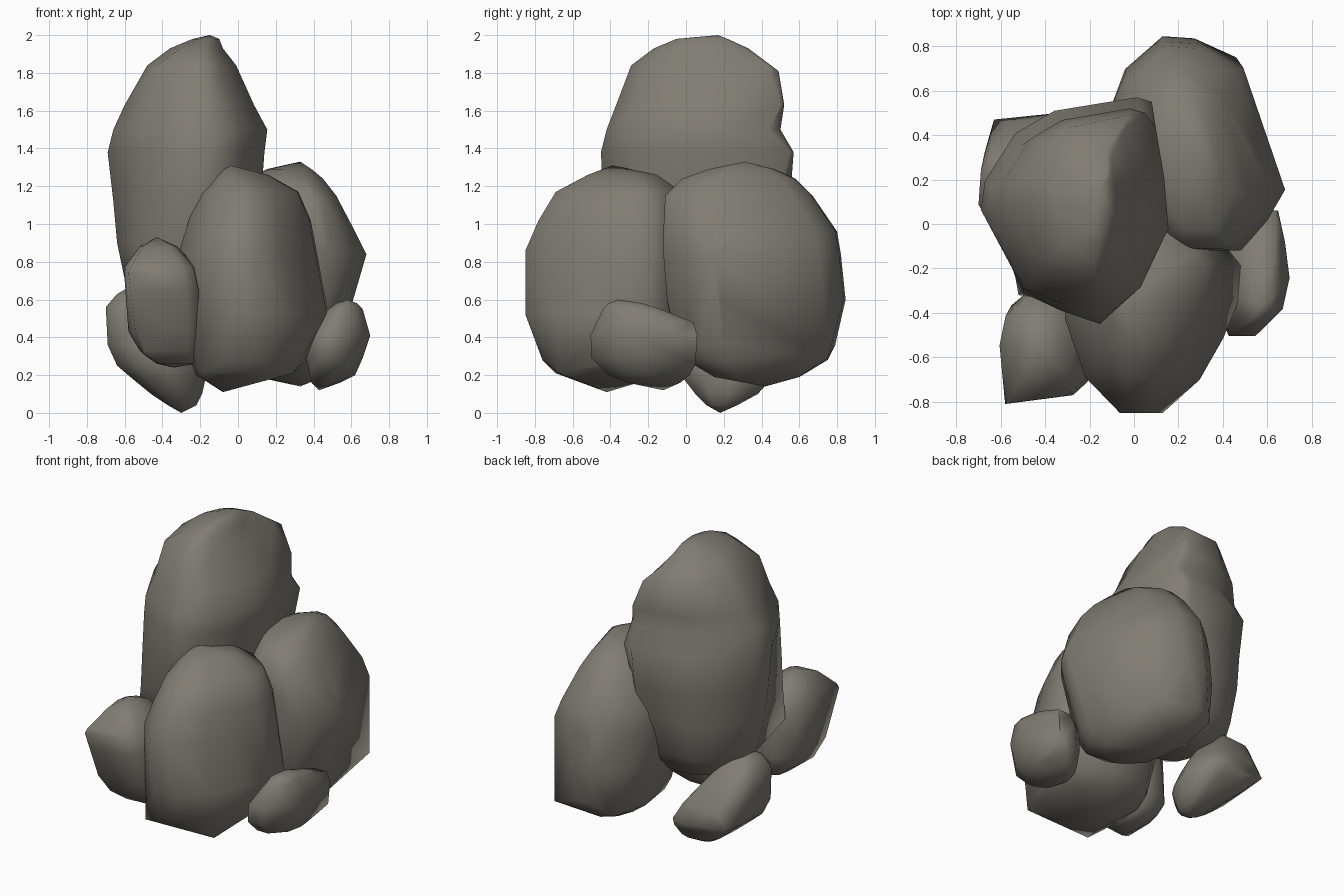
import bpy, bmesh, math
from mathutils import Vector

stone = bpy.data.materials.new("warm grey stone")
stone.diffuse_color = (0.22, 0.205, 0.175, 1)


def boulder(name, outline, rings, corners=(), hull=True):
    """Loft a plan outline through rings of (z, x min, x max, y min, y max);
    the first and last rings are drawn together to a pole.
    Corners are extra chiselled points: a hull is wrapped round them,
    or without a hull each pulls the nearest vertex out."""
    xs, ys = [p[0] for p in outline], [p[1] for p in outline]
    unit = [((x - min(xs)) / (max(xs) - min(xs)),
             (y - min(ys)) / (max(ys) - min(ys))) for x, y in outline]
    bm = bmesh.new()
    loops = []
    for z, x0, x1, y0, y1 in rings:
        if x0 == x1:
            loops.append([bm.verts.new((x0, y0, z))])
        else:
            loops.append([bm.verts.new((x0 + u * (x1 - x0), y0 + v * (y1 - y0), z))
                          for u, v in unit])
    if hull:
        for c in corners:
            bm.verts.new(c)
        bmesh.ops.convex_hull(bm, input=bm.verts)
        bmesh.ops.delete(bm, geom=[v for v in bm.verts if not v.link_faces], context='VERTS')
    else:
        n = len(unit)
        for a, b in zip(loops, loops[1:]):
            for i in range(n):
                j = (i + 1) % n
                if len(a) == 1:
                    bm.faces.new((a[0], b[j], b[i]))
                elif len(b) == 1:
                    bm.faces.new((a[i], a[j], b[0]))
                else:
                    bm.faces.new((a[i], a[j], b[j], b[i]))
        for c in corners:
            target = Vector(c)
            min(bm.verts, key=lambda v: (v.co - target).length).co = target
    bmesh.ops.recalc_face_normals(bm, faces=bm.faces)
    mesh = bpy.data.meshes.new(name)
    bm.to_mesh(mesh)
    bm.free()
    mesh.materials.append(stone)
    ob = bpy.data.objects.new(name, mesh)
    bpy.context.collection.objects.link(ob)
    bpy.ops.object.select_all(action='DESELECT')
    ob.select_set(True)
    bpy.context.view_layer.objects.active = ob
    bpy.ops.object.shade_smooth_by_angle(angle=math.radians(68))


# Tall boulder at the back left, with a notch in its back
boulder("tall_boulder",
        [(-.51, -.30), (-.32, -.38), (-.14, -.44), (.03, -.29), (.16, 0), (.14, .25), (.10, .50),
         (.03, .57), (-.35, .51), (-.53, .41), (-.67, .20), (-.69, .07)],
        [(.46, -.28, -.28, .18, .18), (.52, -.45, -.10, -.10, .38), (.66, -.59, 0, -.30, .47),
         (.90, -.64, .08, -.40, .53), (1.12, -.66, .12, -.44, .55), (1.38, -.69, .14, -.45, .57),
         (1.50, -.66, .155, -.42, .50), (1.63, -.60, .085, -.37, .52), (1.84, -.48, -.01, -.29, .48),
         (1.93, -.36, -.08, -.17, .33), (1.98, -.24, -.10, -.05, .22), (2.0, -.15, -.15, .17, .17)],
        [(-.50, -.32, .60), (-.52, -.32, .70), (-.51, -.31, .90), (-.50, -.31, 1.12),
         (-.50, -.29, 1.38), (-.43, -.17, 1.84), (-.02, .49, 1.81), (.05, .50, 1.63),
         (.08, .55, 1.38)], hull=False)

# Front boulder
boulder("front_boulder",
        [(-.30, -.42), (-.20, -.68), (-.03, -.84), (.13, -.84), (.30, -.69), (.41, -.50), (.48, -.33),
         (.49, -.17), (.42, -.08), (.20, .05), (-.15, .05), (-.28, -.10)],
        [(.11, -.08, -.08, -.42, -.42), (.20, -.22, .22, -.66, -.12), (.28, -.25, .36, -.76, -.04),
         (.52, -.29, .48, -.85, .03), (.86, -.31, .41, -.85, .04), (1.02, -.26, .385, -.78, .02),
         (1.17, -.20, .32, -.69, -.03), (1.26, -.12, .16, -.52, -.15), (1.31, -.04, -.04, -.39, -.39)],
        [(-.21, -.69, .21), (.29, -.67, .21)])

# Right back boulder
boulder("right_boulder",
        [(.15, -.06), (.24, -.11), (.48, -.11), (.60, .03), (.68, .17), (.58, .43), (.49, .73),
         (.30, .84), (.14, .85), (-.05, .70), (-.14, .48), (-.08, .15)],
        [(.14, .33, .33, .42, .42), (.19, .10, .45, .15, .60), (.28, -.02, .51, 0, .75),
         (.36, -.06, .54, -.05, .79), (.60, -.12, .61, -.10, .845), (.84, -.13, .68, -.12, .82),
         (.96, -.11, .62, -.12, .80), (1.15, -.02, .52, -.11, .67), (1.24, .05, .45, -.02, .58),
         (1.29, .15, .39, .12, .47), (1.33, .33, .33, .31, .31)],
        [(.46, .75, .29), (.44, -.10, 1.14), (.02, .74, .30)])

# Small leaning stone at the front left
boulder("front_left_stone",
        [(-.57, -.81), (-.40, -.79), (-.27, -.78), (-.20, -.72), (-.18, -.50), (-.30, -.30),
         (-.48, -.31), (-.58, -.40), (-.61, -.54)],
        [(.24, -.34, -.34, -.48, -.48), (.26, -.43, -.22, -.60, -.36), (.33, -.52, -.19, -.67, -.30),
         (.43, -.58, -.18, -.72, -.28), (.65, -.59, -.19, -.80, -.29), (.77, -.605, -.22, -.80, -.32),
         (.88, -.52, -.32, -.69, -.42), (.93, -.43, -.43, -.55, -.55)],
        [(-.50, -.65, .31), (-.58, -.81, .74)])

# Small stone at the right
boulder("right_stone",
        [(.44, -.50), (.55, -.50), (.67, -.38), (.70, -.24), (.68, -.08), (.65, .06), (.53, .06),
         (.42, -.03), (.37, -.30)],
        [(.12, .43, .43, -.12, -.12), (.16, .39, .54, -.31, -.03), (.20, .38, .62, -.41, .02),
         (.29, .36, .66, -.50, .05), (.41, .36, .70, -.505, .06), (.48, .42, .68, -.47, .04),
         (.55, .48, .66, -.44, -.14), (.58, .52, .63, -.41, -.23), (.60, .58, .58, -.36, -.36)],
        [(.64, .05, .26)])

# Small slanting stone under the back left
boulder("back_left_stone",
        [(-.70, .07), (-.60, -.05), (-.42, -.08), (-.28, .05), (-.20, .25), (-.25, .48), (-.37, .52),
         (-.55, .50), (-.63, .45), (-.68, .35)],
        [(0, -.30, -.30, .18, .18), (.04, -.37, -.22, .11, .27), (.10, -.46, -.19, .05, .38),
         (.19, -.57, -.17, -.02, .46), (.25, -.64, -.18, -.04, .50), (.36, -.69, -.24, -.05, .47),
         (.56, -.70, -.42, .0, .34), (.63, -.64, -.45, .04, .25), (.68, -.55, -.55, .13, .13)],
        [(-.63, .47, .27)])
